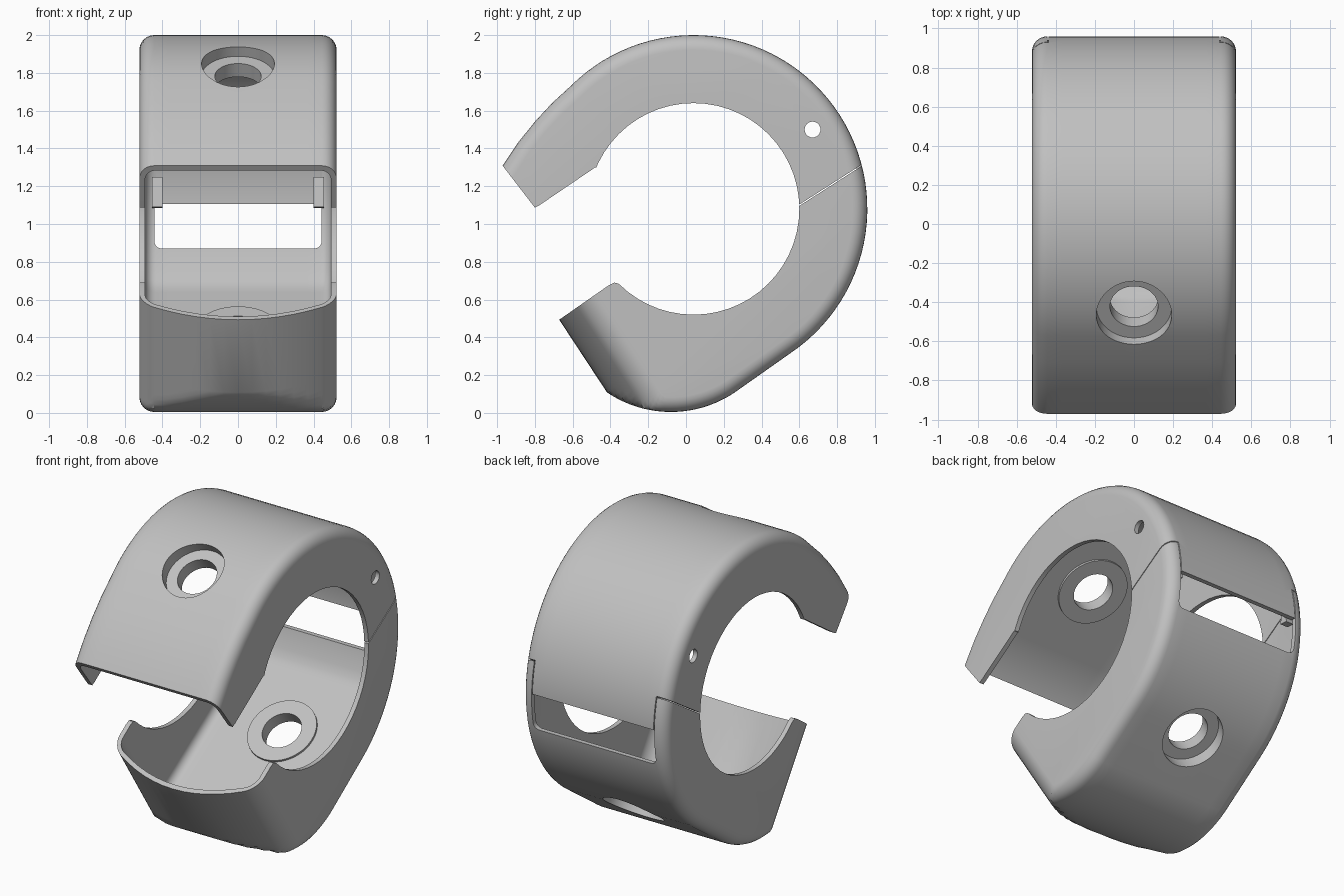
import bpy, bmesh
from math import sin, cos, radians, pi
from mathutils import Vector, Matrix

if "Cube" in bpy.data.objects:
    bpy.data.objects.remove(bpy.data.objects["Cube"])

HALF_W, WALL = 0.522, 0.03
CY, CZ, R_OUT, R_IN = 0.04, 1.08, 0.92, 0.56
CENTRE = Vector((CY, CZ))
FRONT_N = Vector((-0.835, -0.549))
FLOOR = 0.77

grey = bpy.data.materials.new("grey_plastic")
grey.use_nodes = True
colour = (0.53, 0.53, 0.53, 1)
grey.diffuse_color = colour
grey.node_tree.nodes["Principled BSDF"].inputs["Base Color"].default_value = colour


def arc(cy, cz, r, start, end, steps):
    angles = [radians(start + (end - start) * i / steps) for i in range(steps + 1)]
    return [Vector((cy + r * cos(a), cz + r * sin(a))) for a in angles]


def make_object(name, bm):
    bmesh.ops.recalc_face_normals(bm, faces=bm.faces)
    mesh = bpy.data.meshes.new(name)
    bm.to_mesh(mesh)
    bm.free()
    mesh.materials.append(grey)
    ob = bpy.data.objects.new(name, mesh)
    bpy.context.collection.objects.link(ob)
    return ob


def loft(name, rings):
    """Skin a list of closed rings and cap both ends."""
    bm = bmesh.new()
    rows = [[bm.verts.new(p) for p in ring] for ring in rings]
    n = len(rows[0])
    for a, b in zip(rows, rows[1:]):
        for i in range(n):
            j = (i + 1) % n
            bm.faces.new((a[i], a[j], b[j], b[i]))
    bm.faces.new(rows[0])
    bm.faces.new(rows[-1])
    return make_object(name, bm)


def prism(name, points, x0=-1, x1=1):
    return loft(name, [[(x, y, z) for y, z in points] for x in (x0, x1)])


def cylinder(name, centre, axis, radius, depth, sides=48):
    bm = bmesh.new()
    rot = Vector(axis).to_track_quat('Z', 'Y').to_matrix().to_4x4()
    bmesh.ops.create_cone(bm, cap_ends=True, segments=sides, radius1=radius,
                          radius2=radius, depth=depth,
                          matrix=Matrix.Translation(centre) @ rot)
    return make_object(name, bm)


def boolean(target, cutter, operation):
    mod = target.modifiers.new("cut", 'BOOLEAN')
    mod.object, mod.operation, mod.solver = cutter, operation, 'EXACT'
    bpy.ops.object.select_all(action='DESELECT')
    bpy.context.view_layer.objects.active = target
    target.select_set(True)
    bpy.ops.object.modifier_apply(modifier=mod.name)
    bpy.data.objects.remove(cutter)


# Closed outline in the side plane: back arc, sloping base, base arc, front
OUTLINE = arc(CY, CZ, R_OUT, 135, -56, 56)
OUTLINE += arc(-0.08, 0.61, 0.605, -56.5, -124, 20)
OUTLINE += [Vector(p) for p in ((-0.93, 0.88), (-1.1, 1.09), (-0.97, 1.31),
                                (-0.89, 1.43), (-0.8, 1.542), (-0.71, 1.639))]


def inset(points, d):
    out = []
    for i, p in enumerate(points):
        e1 = (p - points[i - 1]).normalized()
        e2 = (points[(i + 1) % len(points)] - p).normalized()
        n1, n2 = Vector((e1.y, -e1.x)), Vector((e2.y, -e2.x))
        out.append(p + (n1 + n2) / (1 + n1.dot(n2)) * d)
    return out


def body(name, wall, radius, bow, floor_axis=None):
    """Solid with rounded side edges; bow curves the front back at the sides,
    floor_axis flattens the outline where the wall is thickened."""
    flat = HALF_W - wall - radius
    edge = [(flat + radius * sin(a), radius * (1 - cos(a)))
            for a in (pi / 12 * i for i in range(1, 7))]
    stations = [(-x, d) for x, d in reversed(edge)]
    stations += [(flat * i / 6, 0) for i in range(-6, 7)] + edge
    rings = []
    for x, d in stations:
        limit = 0.29 - wall - d - bow * (x / HALF_W) ** 2
        ring = []
        for p in inset(OUTLINE, wall + d):
            if bow:
                p = p - FRONT_N * max(0, p.dot(FRONT_N) - limit)
            if floor_axis:
                p = p - floor_axis * max(0, (p - CENTRE).dot(floor_axis) - FLOOR + d)
            ring.append((x, p.x, p.y))
        rings.append(ring)
    return loft(name, rings)


def shell(name, keep, bow, hole_angle):
    a = radians(hole_angle)
    axis = Vector((0, cos(a), sin(a)))
    surface = Vector((0, CY, CZ)) + axis * R_OUT
    ob = body(name, 0, 0.078, bow)
    boolean(ob, body("cavity", WALL, 0.055, bow, axis.yz), 'DIFFERENCE')

    # Recessed hole with a slightly raised ring on the inside
    def drill(radius, d0, d1):
        return cylinder("drill", surface - axis * (d0 + d1) / 2, axis, radius, d1 - d0)

    boolean(ob, drill(0.217, 0.1, 0.164), 'UNION')
    boolean(ob, drill(0.193, -0.15, 0.08), 'DIFFERENCE')
    boolean(ob, drill(0.123, -0.1, 0.3), 'DIFFERENCE')
    # Round side opening and the outline of this half
    boolean(ob, cylinder("opening", (0, CY, CZ), (1, 0, 0), R_IN, 2, 56), 'DIFFERENCE')
    boolean(ob, prism("keep", keep), 'INTERSECT')
    return ob


# Upper half, with a back panel hanging below the side seams
upper = shell("upper_shell", [(-1.31, 1.75), (-0.822, 1.115), (-0.8, 1.087),
                              (-0.775, 1.1), (-0.48, 1.3), (0, 1.25), (0.5, 1.105),
                              (1.2, 1.105), (1.2, 2.3), (-1.31, 2.3)], 0, 123.3)
for side in (-1, 1):
    seam = [(0.45, 1.007), (1.2, 1.487), (1.2, 0.9), (0.45, 0.9)]
    boolean(upper, prism("seam", seam, side * 0.437, side * 1), 'DIFFERENCE')
boolean(upper, cylinder("pin_hole", (0, 0.67, 1.5), (1, 0, 0), 0.042, 2, 24), 'DIFFERENCE')

# Lower half, with a bowed front wall
lower = shell("lower_shell", [(0.45, 1.0), (1.2, 1.48), (1.2, -0.3), (-1.25, -0.3),
                              (-1.25, 0.09), (-0.41, 0.675), (-0.38, 0.69),
                              (-0.36, 0.685), (-0.32, 0.66), (0, 0.8)], 0.16, -57)

# Back window with rounded corners
bm = bmesh.new()
bmesh.ops.create_cube(bm, size=1, matrix=Matrix.Translation((0, 0.9, 1.185))
                      @ Matrix.Diagonal((0.886, 0.7, 0.63, 1)))
uprights = [e for e in bm.edges if abs((e.verts[0].co - e.verts[1].co).y) > 0.1]
bmesh.ops.bevel(bm, geom=uprights, offset=0.04, segments=5, profile=0.5, affect='EDGES')
boolean(lower, make_object("window", bm), 'DIFFERENCE')

# Small ribs inside the lower corners of the back panel
parts = [upper, lower]
rib = [(0.87, 1.09), (0.925, 1.085), (0.912, 1.25), (0.895, 1.25)]
for side, label in ((1, "left"), (-1, "right")):
    parts.append(prism(label + "_panel_rib", rib, side * 0.4, side * 0.455))

bpy.ops.object.select_all(action='DESELECT')
for ob in parts:
    ob.select_set(True)
bpy.context.view_layer.objects.active = upper
bpy.ops.object.shade_smooth_by_angle(angle=radians(30))
